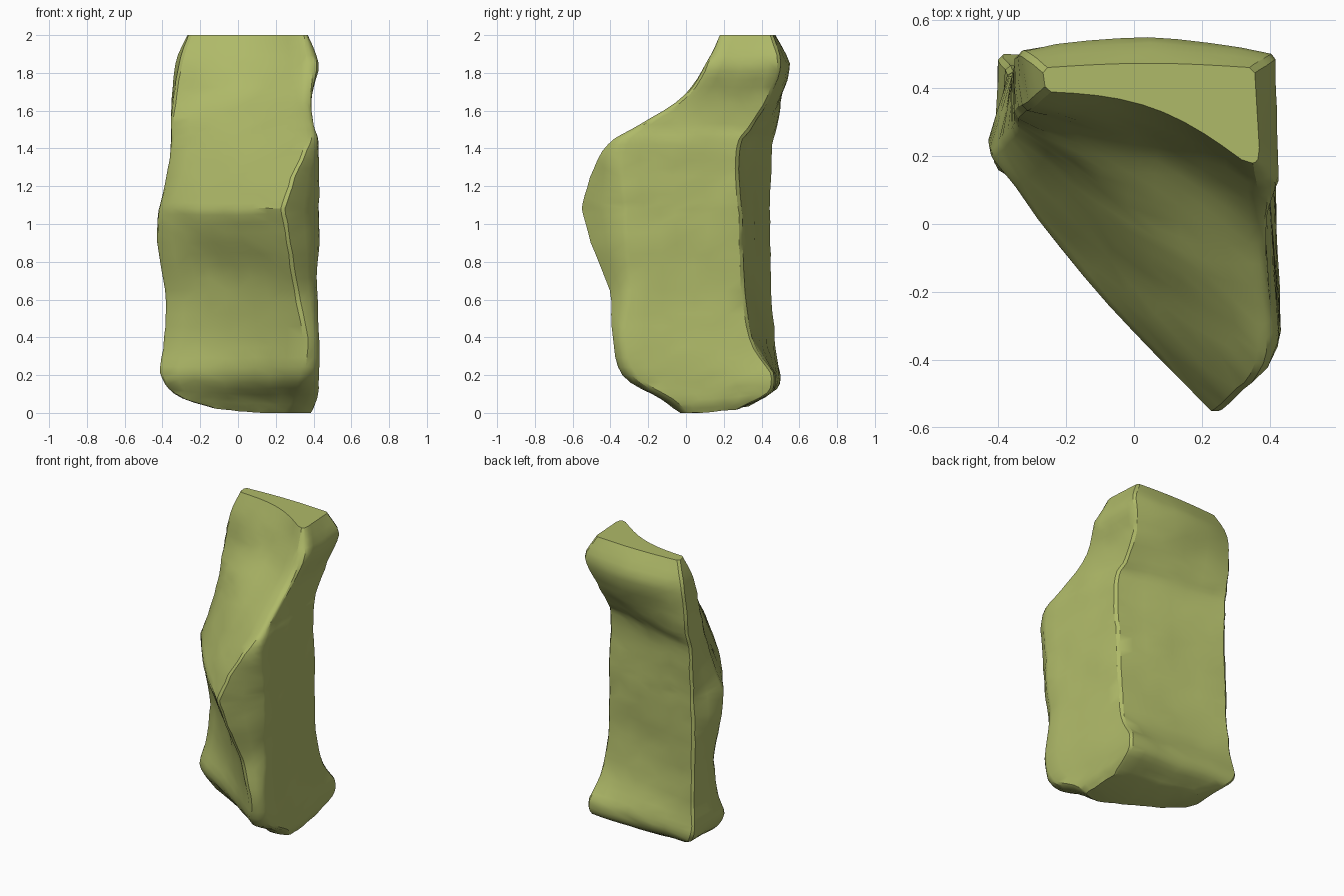
import bpy, bmesh, math
from mathutils import Vector, noise

if "Cube" in bpy.data.objects:
    bpy.data.objects.remove(bpy.data.objects["Cube"])

# Cross-sections: z, right x, left-front xy, front ridge xy,
# right-front y, right-back y, left-back xy
LEVELS = [
    (0.00, .39, -.13, .14, .25, -.03, .00, .28, -.22, .36),
    (0.07, .42, -.34, .18, .30, -.13, -.08, .44, -.36, .48),
    (0.20, .43, -.41, .17, .34, -.34, -.28, .46, -.40, .50),
    (0.40, .43, -.39, .22, .35, -.39, -.33, .35, -.38, .47),
    (0.65, .42, -.39, .24, .31, -.42, -.30, .31, -.37, .45),
    (0.90, .43, -.43, .23, .27, -.51, -.32, .30, -.37, .45),
    (1.08, .43, -.42, .21, .24, -.56, -.32, .29, -.36, .45),
    (1.25, .43, -.38, .24, .29, -.52, -.34, .28, -.36, .45),
    (1.42, .43, -.35, .28, .37, -.42, -.33, .28, -.36, .46),
    (1.53, .40, -.35, .31, .36, -.25, -.20, .35, -.35, .49),
    (1.68, .39, -.34, .33, .35, -.01, .04, .45, -.35, .50),
    (1.85, .43, -.31, .34, .35, .11, .13, .50, -.33, .51),
    (2.00, .37, -.26, .39, .33, .18, .21, .46, -.27, .46),
]
STEPS = 4
EDGE_PARTS = [10, 3, 8, 9, 3]
RIDGE = 6  # level of the overhanging front ridge


def catmull(a, b, c, d, t):
    return tuple(0.5 * (2 * q + (r - p) * t + (2 * p - 5 * q + 4 * r - s) * t * t
                        + (3 * q - p - 3 * r + s) * t ** 3)
                 for p, q, r, s in zip(a, b, c, d))


def all_levels():
    n = len(LEVELS)
    out = []
    for i in range(n - 1):
        idx = [max(0, min(n - 1, k)) for k in (i - 1, i, i + 1, i + 2)]
        if i == RIDGE - 1:      # stop the curve at the ridge to keep it crisp
            idx[3] = RIDGE
        if i == RIDGE:
            idx[0] = RIDGE
        quad = [LEVELS[k] for k in idx]
        out += [catmull(*quad, s / STEPS) for s in range(STEPS)]
    return out + [LEVELS[-1]]


def ring(level):
    z, right, ax, ay, bx, by, cy, dy, ex, ey = level
    waist = min(1, max(0, (z - 0.15) / 0.3)) * min(1, max(0, (1.75 - z) / 0.3))
    back_x = right - 0.015 - 0.035 * waist
    corners = [Vector(p) for p in
               ((ax, ay), (bx, by), (right, cy), (back_x, dy), (ex, ey))]
    high = min(1, max(0, (z - 1.35) / 0.45))
    ridge = max(0, 1 - abs(z - 1.05) / 0.25)
    crown = high * (1 - 0.7 * max(0, (z - 1.85) / 0.15))
    # hollow upper front, swollen ridge, bulging upper back
    bow = [0.01 - 0.045 * ridge + 0.05 * high, -0.015, 0, -0.045 * crown, 0]
    pts = []
    for i, count in enumerate(EDGE_PARTS):
        p, q = corners[i], corners[(i + 1) % 5]
        d = q - p
        inward = Vector((-d.y, d.x)).normalized()
        trim = min(0.015 / max(d.length, 0.001), 0.3)
        for s in range(count):
            t = trim + (1 - 2 * trim) * s / (count - 1)
            xy = p + d * t + inward * bow[i] * math.sin(math.pi * t)
            v = Vector((xy.x, xy.y, z))
            # chipped stone surface
            calm = min(1, (2.0 - z) * 8)
            v += 0.008 * noise.noise_vector(v * 5) * calm
            v += 0.005 * noise.noise_vector(v * 17) * calm
            # underside rises toward the left and the back
            fade = max(0, 1 - z / 0.25)
            v.z += fade * (0.07 * max(0, 0.1 - xy.x) + 0.14 * max(0, xy.y - 0.1))
            v.z = min(2.0, max(0.0, v.z))
            pts.append(v)
    return pts


# Loft the boulder
bm = bmesh.new()
rings = [[bm.verts.new(p) for p in ring(lv)] for lv in all_levels()]
for lo, hi in zip(rings, rings[1:]):
    for i in range(len(lo)):
        j = (i + 1) % len(lo)
        bm.faces.new((lo[i], lo[j], hi[j], hi[i]))
bm.faces.new(rings[-1])
bm.faces.new(rings[0][::-1])
bmesh.ops.triangulate(bm, faces=bm.faces[:])
bmesh.ops.recalc_face_normals(bm, faces=bm.faces[:])
mesh = bpy.data.meshes.new("standing_rock")
bm.to_mesh(mesh)
bm.free()
rock = bpy.data.objects.new("standing_rock", mesh)
bpy.context.collection.objects.link(rock)

mat = bpy.data.materials.new("mossy_stone")
mat.diffuse_color = (0.43, 0.49, 0.14, 1)
mat.use_nodes = True
mat.node_tree.nodes["Principled BSDF"].inputs["Base Color"].default_value = mat.diffuse_color
mesh.materials.append(mat)

bpy.context.view_layer.objects.active = rock
rock.select_set(True)
bpy.ops.object.shade_smooth_by_angle(angle=math.radians(30))
